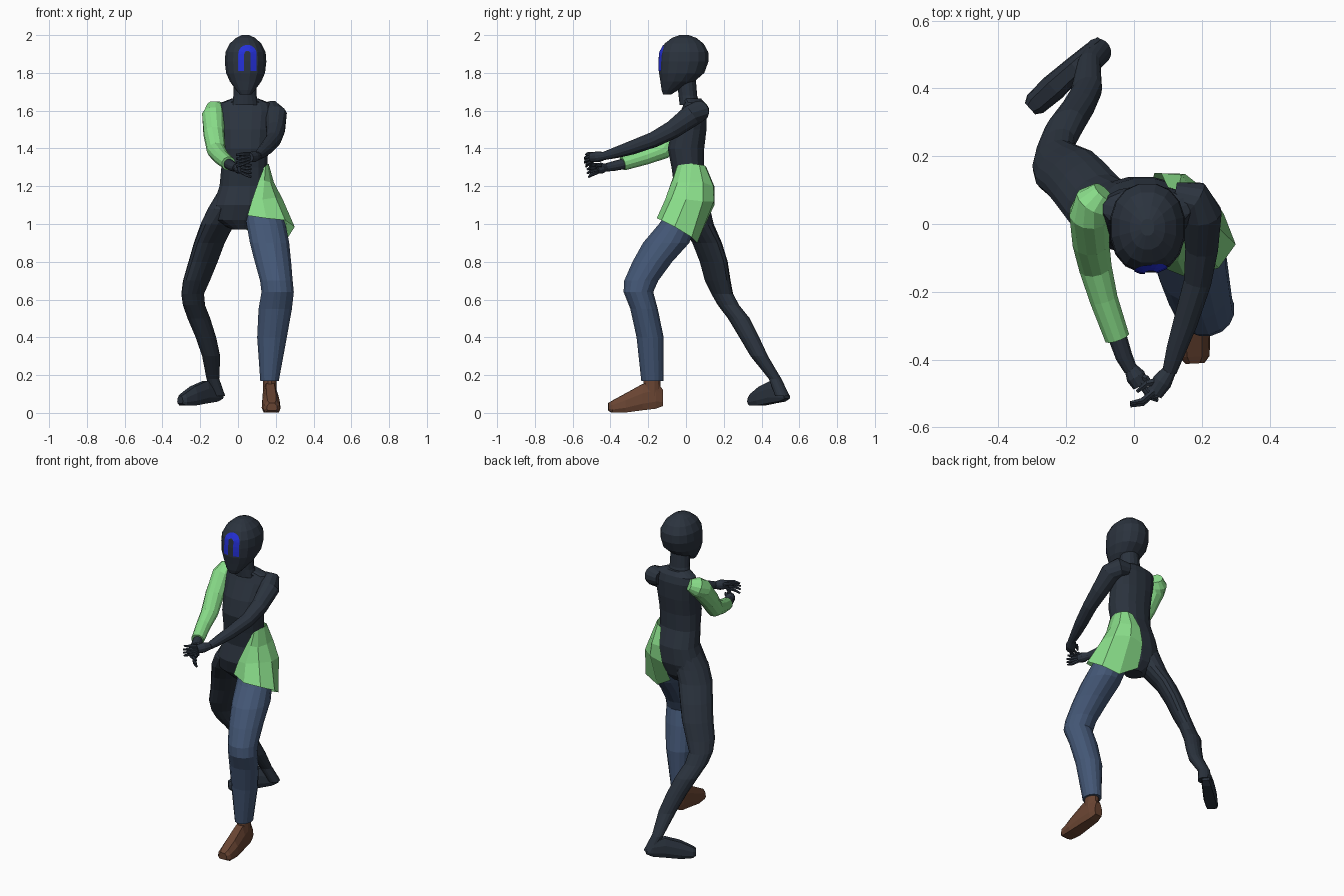
import bpy, bmesh, math
from mathutils import Vector
from mathutils.bvhtree import BVHTree


def material(name, col):
    m = bpy.data.materials.new(name)
    m.diffuse_color = (*col, 1)
    return m


DARK = material("dark navy", (0.024, 0.033, 0.048))
GREEN = material("light green", (0.25, 0.72, 0.25))
BLUE = material("denim blue", (0.057, 0.095, 0.18))
BROWN = material("brown leather", (0.14, 0.058, 0.032))
MARK = material("bright blue", (0.018, 0.03, 0.70))


def build(name, rows, mat, closed=True):
    """Skin rows of points; closed rows become capped tubes."""
    bm = bmesh.new()
    vs = [[bm.verts.new(p) for p in r] for r in rows]
    n = len(rows[0])
    for a, b in zip(vs, vs[1:]):
        for i in range(n if closed else n - 1):
            j = (i + 1) % n
            bm.faces.new((a[i], a[j], b[j], b[i]))
    if closed:
        bm.faces.new(vs[0])
        bm.faces.new(vs[-1])
    bmesh.ops.recalc_face_normals(bm, faces=bm.faces)
    me = bpy.data.meshes.new(name)
    bm.to_mesh(me)
    tree = BVHTree.FromBMesh(bm)
    bm.free()
    me.materials.append(mat)
    ob = bpy.data.objects.new(name, me)
    bpy.context.collection.objects.link(ob)
    return tree


def ring(c, u, v, n, power=1.0):
    pts = []
    for i in range(n):
        a = 2 * math.pi * (i + 0.5) / n
        co, si = math.cos(a), math.sin(a)
        pts.append(c + u * math.copysign(abs(co) ** power, co)
                   + v * math.copysign(abs(si) ** power, si))
    return pts


def stack(name, secs, mat, n=16, power=1.0, turn=0):
    """Loft of level rings: (z, cx, cy, r1, r2), axes turned about z."""
    u, v = Vector((math.cos(turn), math.sin(turn), 0)), Vector((-math.sin(turn), math.cos(turn), 0))
    rows = [ring(Vector((x, y, z)), u * rx, v * ry, n, power) for z, x, y, rx, ry in secs]
    return build(name, rows, mat)


def tube(name, secs, mat, n=12):
    """Loft of rings square to a path: (x, y, z, r)."""
    ps = [Vector(s[:3]) for s in secs]
    rows = []
    for i, s in enumerate(secs):
        t = ps[min(i + 1, len(ps) - 1)] - ps[max(i - 1, 0)]
        u = t.cross(Vector((0, 0, 1))).normalized()
        v = u.cross(t).normalized()
        rows.append(ring(ps[i], u * s[3], v * s[3], n))
    build(name, rows, mat)


def foot(name, heel, toe, lift, heel_tops, width, mat):
    h, t = Vector((*heel, 0)), Vector((*toe, 0))
    d = (t - h).normalized()
    w = Vector((-d.y, d.x, 0)) * width
    rows = []
    for s, z0, z1, hw in ((0, .035, heel_tops[0], .028), (.04, .02, heel_tops[1], .038),
                          (.11, .012, heel_tops[2], .044), (.20, 0, .10, .05),
                          (.27, 0, .062, .044), (.29, .01, .05, .028)):
        c = h + d * s + Vector((0, 0, lift))
        k = z1 - z0
        rows.append([c + w * hw * a + Vector((0, 0, z0 + k * b)) for a, b in
                     ((-.8, 0), (.8, 0), (1, .25), (.9, .65), (.5, 1), (-.5, 1), (-.9, .65), (-1, .25))])
    build(name, rows, mat)


# Head and neck
head = stack("head", [(1.685, .04, -.10, .03, .022), (1.71, .04, -.085, .052, .045),
                      (1.755, .04, -.045, .085, .092), (1.80, .04, -.023, .105, .122),
                      (1.86, .04, -.012, .112, .133), (1.91, .04, -.01, .108, .13),
                      (1.955, .04, -.01, .085, .105), (1.985, .04, -.01, .052, .066),
                      (2.0, .04, -.01, .02, .025)], DARK, 16, .9)
stack("neck", [(1.63, .037, .02, .075, .055), (1.68, .037, .01, .062, .05),
               (1.78, .037, 0, .06, .052)], DARK)

# Arch mark on the face, laid onto the head surface
outline = [(-1, 1.81 + .03 * i, 0) for i in range(4)]
outline += [(-math.cos(a), 1.90, math.sin(a)) for a in [math.pi * i / 8 for i in range(1, 8)]]
outline += [(1, 1.90 - .03 * i, 0) for i in range(4)]
rows = []
for cx, z, up in outline:
    row = []
    for r in (.049, .033, .017):
        x, zz = .05 + cx * r, z + up * r
        hit = head.ray_cast(Vector((x, -1, zz)), Vector((0, 1, 0)))[0]
        row.append(Vector((x, (hit.y if hit else -.14) - .004, zz)))
    rows.append(row)
build("face_mark", rows, MARK, closed=False)

# Torso and pelvis
stack("torso", [(.97, .02, .02, .05, .05), (1.02, .0, .025, .13, .09), (1.10, .02, .025, .155, .115),
                (1.20, .03, .035, .13, .10), (1.30, .033, .01, .123, .088), (1.40, .037, 0, .125, .098),
                (1.50, .038, .017, .13, .093), (1.60, .04, .042, .14, .07),
                (1.642, .037, .045, .13, .055), (1.665, .037, .03, .07, .05)], DARK, 16, .85)

# Half shirt hem wrapping one hip, front edge round to back edge
build("shirt_hem", [
    [(.138, -.05, 1.30), (.146, -.045, 1.31), (.155, -.02, 1.315), (.162, .03, 1.32),
     (.155, .07, 1.315), (.13, .10, 1.31), (.10, .108, 1.30)],
    [(.11, -.075, 1.23), (.14, -.07, 1.23), (.172, -.045, 1.22), (.19, .02, 1.22),
     (.185, .09, 1.22), (.14, .145, 1.20), (.08, .15, 1.20)],
    [(.075, -.105, 1.13), (.13, -.11, 1.13), (.20, -.075, 1.14), (.237, 0, 1.13),
     (.225, .09, 1.12), (.15, .148, 1.12), (.06, .15, 1.10)],
    [(.05, -.115, 1.045), (.15, -.155, 1.03), (.25, -.13, 1.02), (.30, -.06, .985),
     (.265, .03, .93), (.16, .06, .90), (.045, .09, .97)]], GREEN, closed=False)

# Forward leg in trousers, with shoe
stack("trouser_leg", [(.17, .167, -.178, .05, .06), (.40, .18, -.19, .08, .073),
                      (.55, .197, -.222, .09, .074), (.64, .21, -.252, .087, .08),
                      (.70, .203, -.237, .088, .092), (.80, .185, -.178, .098, .107),
                      (.90, .167, -.105, .106, .125), (1.0, .148, -.045, .105, .10),
                      (1.10, .12, .01, .09, .09)], BLUE)
stack("shoe_ankle", [(.09, .168, -.18, .038, .048), (.24, .168, -.18, .036, .045)], BROWN, 12)
foot("shoe", (.165, -.122), (.18, -.41), .002, (.12, .17, .15), 1, BROWN)

# Trailing leg, bare dark, broad across its stride
stack("trailing_leg", [(.09, -.105, .51, .036, .04), (.18, -.133, .472, .034, .034),
                       (.30, -.142, .388, .052, .042), (.40, -.17, .335, .06, .046),
                       (.50, -.207, .28, .067, .05), (.57, -.233, .225, .067, .046),
                       (.63, -.24, .192, .07, .045), (.70, -.22, .168, .085, .05),
                       (.80, -.185, .147, .092, .055), (.90, -.152, .112, .096, .06),
                       (1.0, -.108, .06, .10, .075), (1.08, -.065, .035, .10, .09),
                       (1.19, -.01, .035, .085, .085)], DARK, turn=math.radians(42))
foot("trailing_foot", (-.092, .535), (-.285, .36), .04, (.06, .11, .13), .8, DARK)

# Arms
tube("sleeved_arm", [(-.09, .095, 1.615, .035), (-.118, .065, 1.60, .058), (-.13, .03, 1.575, .062),
                     (-.128, -.05, 1.48, .056), (-.115, -.125, 1.39, .05),
                     (-.09, -.22, 1.355, .043), (-.05, -.335, 1.32, .038)], GREEN)
tube("sleeved_forearm", [(-.06, -.30, 1.325, .03), (-.03, -.39, 1.305, .026),
                         (-.01, -.43, 1.298, .021)], DARK)
tube("bare_arm", [(.12, .085, 1.60, .04), (.175, .075, 1.60, .056), (.20, .03, 1.575, .06),
                  (.20, -.07, 1.50, .05), (.188, -.17, 1.447, .042), (.152, -.29, 1.403, .037),
                  (.125, -.37, 1.378, .03), (.105, -.435, 1.36, .022)], DARK)


# Hands: palm, four fingers and a thumb
def hand(name, wrist, palm, tip):
    w, p, t = Vector(wrist), Vector(palm), Vector(tip)
    tube(name + "_palm", [(*w, .02), (*w.lerp(p, .5), .03), (*p, .026)], DARK)
    for i in range(4):
        off = Vector((0, .006 * abs(i - 1.5), (i - 1.5) * .016))
        mid = p.lerp(t, .5) + off * 1.1 + Vector((0, -.012, 0))
        tube(f"{name}_finger_{i + 1}", [(*(p + off * .8), .010), (*mid, .010),
                                        (*(t + off * 1.3), .006)], DARK, 6)
    th = w.lerp(p, .45)
    tube(name + "_thumb", [(*th, .013), (*(th.lerp(t, .5) + Vector((0, .03, .025))), .011),
                           (*(th.lerp(t, .8) + Vector((0, .03, .022))), .006)], DARK, 6)


hand("bare_hand", (.107, -.43, 1.36), (.06, -.50, 1.352), (-.01, -.54, 1.335))
hand("sleeved_hand", (-.01, -.425, 1.298), (.02, -.475, 1.293), (.07, -.525, 1.28))
